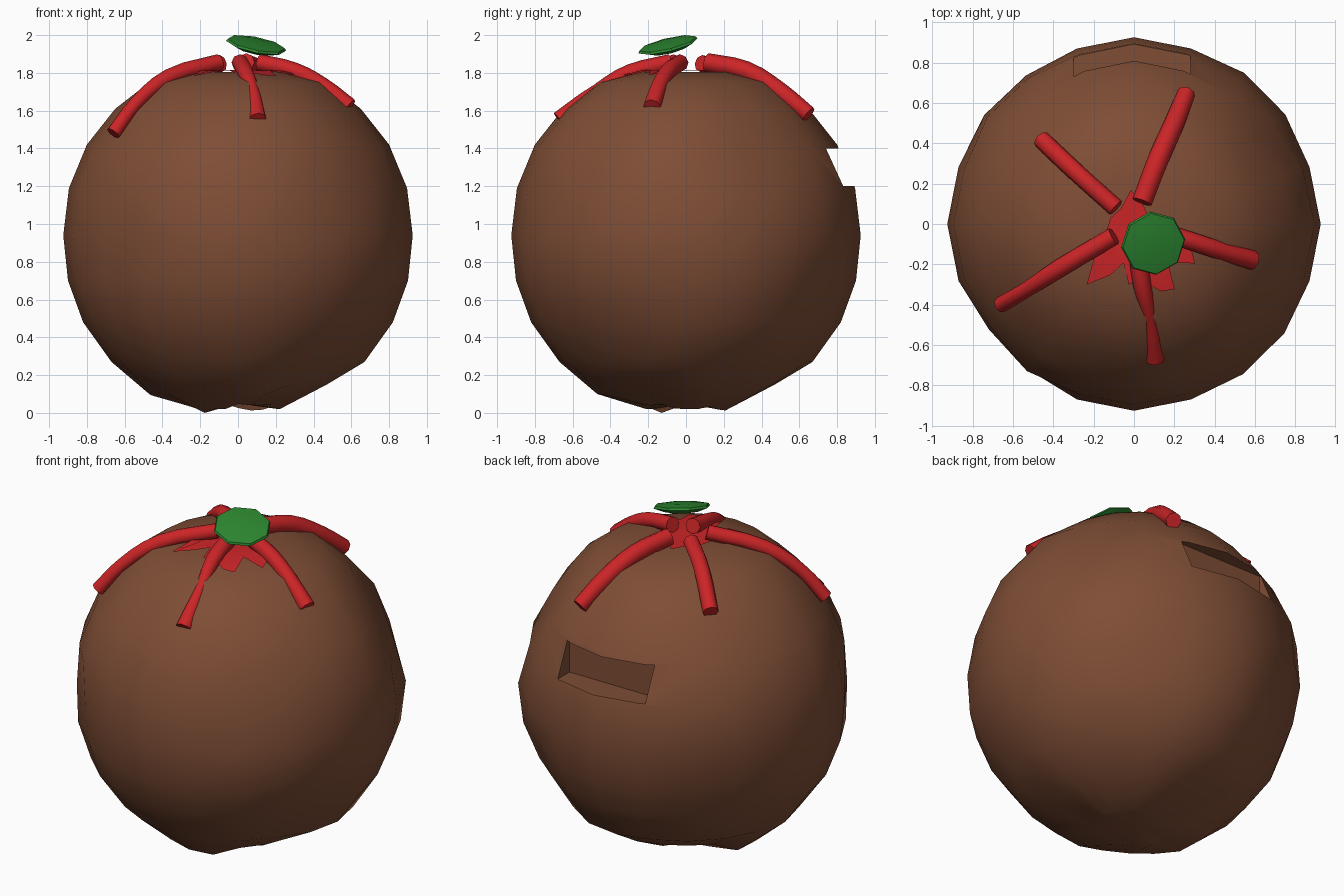
import bpy, bmesh, math, random
from mathutils import Vector

if "Cube" in bpy.data.objects:
    bpy.data.objects.remove(bpy.data.objects["Cube"])

random.seed(4)


def material(name, rgb):
    m = bpy.data.materials.new(name)
    m.diffuse_color = (*rgb, 1)
    m.use_nodes = True
    m.node_tree.nodes["Principled BSDF"].inputs["Base Color"].default_value = m.diffuse_color
    return m


BROWN = material("brown", (0.21, 0.075, 0.036))
RED = material("red", (0.60, 0.018, 0.02))
GREEN = material("green", (0.025, 0.24, 0.03))


def add_mesh(name, bm, mat):
    bmesh.ops.recalc_face_normals(bm, faces=bm.faces[:])
    me = bpy.data.meshes.new(name)
    bm.to_mesh(me)
    bm.free()
    me.materials.append(mat)
    ob = bpy.data.objects.new(name, me)
    bpy.context.collection.objects.link(ob)
    return ob


def activate(ob):
    bpy.ops.object.select_all(action='DESELECT')
    ob.select_set(True)
    bpy.context.view_layer.objects.active = ob


def smooth(ob, degrees):
    activate(ob)
    bpy.ops.object.shade_smooth_by_angle(angle=math.radians(degrees))


# Dents and bulges: (side direction, lean direction, [(angle in degrees, size), ...])
S = math.sqrt(0.5)
BUMPS = [
    (Vector((S, S, 0)), Vector((-S, S, 0)),
     [(24, .005), (14, -.03), (0, .02), (-8, -.03), (-20, .02), (-37, -.03), (-54, 0),
      (-100, .02), (-113, -.025), (-132, -.02), (-146, -.01), (-158, -.04),
      (180, -.045), (158, -.03)]),
    (Vector((-S, -S, 0)), Vector((S, -S, 0)),
     [(22, .02), (0, -.04), (-8, -.06), (-20, 0), (-42, -.02), (-70, .03), (-101, -.015),
      (-125, .02), (-141, -.04), (-162, -.08), (180, .02), (161, -.045), (148, -.09)]),
    (Vector((-S, S, 0)), Vector((-S, -S, 0)),
     [(52, -.02), (32, -.02), (12, .02), (0, -.02), (-18, -.06), (-26, -.065), (-50, -.01),
      (-82, .01), (-106, -.055), (-128, 0), (-146, -.085), (-159, .02), (180, 0),
      (159, -.05), (142, .03)]),
]
SAMPLES = []
for side, lean, items in BUMPS:
    up = lean * math.sin(math.radians(20)) + Vector((0, 0, math.cos(math.radians(20))))
    for deg, size in items:
        a = math.radians(deg)
        SAMPLES.append((side * math.cos(a) + up * math.sin(a), size))
MID = Vector((0, 0, 0.93))


def bumped(p):
    d = (p - MID).normalized()
    total, weight = -0.012 * 0.3, 0.3
    for s, size in SAMPLES:
        w = math.exp(-(s.angle(d) / 0.17) ** 2)
        total += w * size
        weight += w
    fade = min(1, min(abs(d.x), abs(d.y)) / 0.2)
    return MID + (p - MID) * (1 + fade * total / weight)


# Ball: lathed profile, (radius, height) from bottom to top
PROFILE = [(0.22, 0.01), (0.47, 0.10), (0.67, 0.27), (0.82, 0.48), (0.90, 0.70),
           (0.925, 0.94), (0.895, 1.19), (0.80, 1.42), (0.65, 1.61), (0.47, 1.75),
           (0.24, 1.805)]
BOTTOM, TOP = 0.05, 1.80
SIDES = 20

bm = bmesh.new()
rings = []
for n, (r, z) in enumerate(PROFILE):
    ring = []
    for i in range(SIDES):
        a = 2 * math.pi * i / SIDES
        x, y = math.cos(a), math.sin(a)
        h = z
        if n == 1 and max(x, y) > 0.5:
            h += 0.05
        if n == 0:
            h += random.uniform(0, 0.04)
        p = Vector((r * x, r * y, h))
        if n < 9:
            p = bumped(p)
        p.z = max(p.z, 0)
        ring.append(bm.verts.new(p))
    rings.append(ring)
rings[0][12].co.z = 0
for lo, hi in zip(rings, rings[1:]):
    for i in range(SIDES):
        j = (i + 1) % SIDES
        bm.faces.new((lo[i], lo[j], hi[j], hi[i]))
for ring, z in ((rings[0], BOTTOM), (rings[-1], TOP)):
    pole = bm.verts.new((0, 0, z))
    for i in range(SIDES):
        bm.faces.new((ring[i], ring[(i + 1) % SIDES], pole))
ball = add_mesh("ball", bm, BROWN)

# Notch cut into the back of the ball
bm = bmesh.new()
bmesh.ops.create_cube(bm, size=1)
for v in bm.verts:
    v.co = (-0.01 + v.co.x * 0.58, 0.90 + v.co.y * 0.36, 1.30 + v.co.z * 0.20)
cutter = add_mesh("notch_cutter", bm, BROWN)
cutter.hide_render = True
mod = ball.modifiers.new("notch", 'BOOLEAN')
mod.operation = 'DIFFERENCE'
mod.solver = 'EXACT'
mod.object = cutter
activate(ball)
bpy.ops.object.modifier_apply(modifier=mod.name)
bpy.data.objects.remove(cutter)
smooth(ball, 50)


def ball_height(r):
    pts = [(0, TOP)] + PROFILE[::-1]
    for (r0, z0), (r1, z1) in zip(pts, pts[1:]):
        if r <= r1:
            return z0 + (z1 - z0) * (r - r0) / (r1 - r0)


# Red smear lying on the crown: (angle in degrees, reach)
SMEAR = [(0, 0.10), (30, 0.08), (60, 0.10), (95, 0.17), (130, 0.10), (165, 0.12),
         (200, 0.15), (217, 0.24), (232, 0.38), (245, 0.28), (255, 0.20), (265, 0.30),
         (277, 0.28), (292, 0.36), (302, 0.38), (312, 0.25), (327, 0.36), (342, 0.29),
         (352, 0.16)]
bm = bmesh.new()
centre = bm.verts.new((0, 0, TOP + 0.012))
spokes = []
for deg, reach in SMEAR:
    a = math.radians(deg)
    spokes.append([bm.verts.new((reach * t * math.cos(a), reach * t * math.sin(a),
                                 ball_height(reach * t) + 0.012))
                   for t in (0.35, 0.7, 1)])
for s, n in zip(spokes, spokes[1:] + spokes[:1]):
    bm.faces.new((centre, s[0], n[0]))
    for k in (0, 1):
        bm.faces.new((s[k], s[k + 1], n[k + 1], n[k]))
smear = add_mesh("red_smear", bm, RED)
smooth(smear, 40)

# Red tendrils draped over the crown: (x, y, z, thickness radius)
TENDRILS = {
    "back_left": [(-0.09, 0.08, 1.85, 0.045), (-0.28, 0.25, 1.80, 0.045),
                  (-0.46, 0.42, 1.65, 0.045)],
    "back_right": [(0.04, 0.11, 1.855, 0.05), (0.12, 0.32, 1.81, 0.052),
                   (0.20, 0.50, 1.70, 0.05), (0.26, 0.65, 1.58, 0.045)],
    "left": [(-0.10, -0.06, 1.855, 0.045), (-0.37, -0.22, 1.775, 0.045),
             (-0.54, -0.33, 1.64, 0.038), (-0.66, -0.40, 1.48, 0.04)],
    "front": [(0.01, -0.08, 1.855, 0.045), (0.04, -0.30, 1.80, 0.045),
              (0.08, -0.47, 1.71, 0.032), (0.105, -0.67, 1.55, 0.048)],
    "right": [(0.11, -0.03, 1.855, 0.045), (0.30, -0.09, 1.81, 0.045),
              (0.45, -0.14, 1.73, 0.045), (0.59, -0.18, 1.62, 0.048)],
}
for name, pts in TENDRILS.items():
    cu = bpy.data.curves.new("tendril_" + name, 'CURVE')
    cu.dimensions = '3D'
    cu.bevel_depth = 1
    cu.bevel_resolution = 2
    cu.resolution_u = 3
    cu.use_fill_caps = True
    sp = cu.splines.new('BEZIER')
    sp.bezier_points.add(len(pts) - 1)
    for p, (x, y, z, r) in zip(sp.bezier_points, pts):
        p.co = (x, y, z)
        p.radius = r
        p.handle_left_type = p.handle_right_type = 'AUTO'
    cu.materials.append(RED)
    ob = bpy.data.objects.new("tendril_" + name, cu)
    bpy.context.collection.objects.link(ob)
    activate(ob)
    bpy.ops.object.convert(target='MESH')
    smooth(bpy.context.object, 50)

# Green cap: tilted eight-sided lens floating over the crown
bm = bmesh.new()
levels = []
for r, z in ((0.10, -0.024), (0.162, 0.0), (0.155, 0.012), (0.08, 0.022)):
    levels.append([bm.verts.new((r * math.cos(math.pi * i / 4 + 0.2),
                                 r * math.sin(math.pi * i / 4 + 0.2), z))
                   for i in range(8)])
for lo, hi in zip(levels, levels[1:]):
    for i in range(8):
        j = (i + 1) % 8
        bm.faces.new((lo[i], lo[j], hi[j], hi[i]))
bm.faces.new(levels[0][::-1])
bm.faces.new(levels[-1])
tilt = Vector((0.20, -0.24, 1)).to_track_quat('Z', 'Y').to_matrix()
for v in bm.verts:
    v.co = tilt @ v.co + Vector((0.095, -0.095, 1.942))
top = max(v.co.z for v in bm.verts)
for v in bm.verts:
    v.co.z += 2.0 - top
cap = add_mesh("green_cap", bm, GREEN)
smooth(cap, 35)
